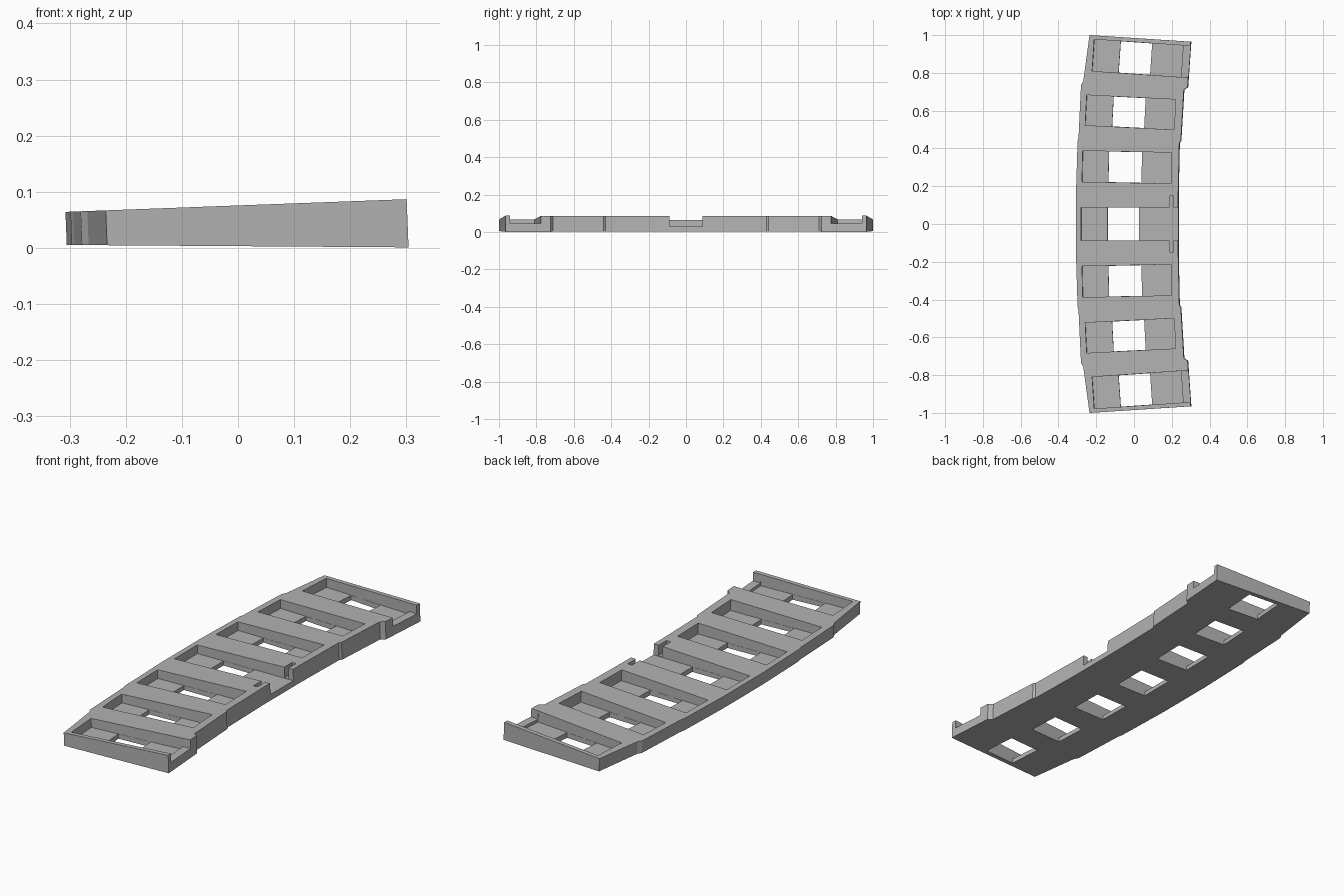
import bpy, bmesh, math

cube = bpy.data.objects.get("Cube")
if cube:
    bpy.data.objects.remove(cube, do_unlink=True)

grey = bpy.data.materials.new("plain grey")
grey.use_nodes = True
colour = (0.45, 0.45, 0.45, 1)
grey.diffuse_color = colour
grey.node_tree.nodes["Principled BSDF"].inputs["Base Color"].default_value = colour


def bottom(x):
    return 0.003 - 0.007 * x


def top(x):
    return 0.0755 + 0.037 * x


def floor(x):
    return 0.027 + 0.012 * x


def prism(name, outline, low, high):
    """Solid from a plan outline; low and high give the z at each x, walls lean with the top."""
    bm = bmesh.new()
    rings = [[bm.verts.new((x + 0.002 - 0.04 * f(x), y, f(x))) for x, y in outline]
             for f in (low, high)]
    bm.faces.new(rings[0][::-1])
    bm.faces.new(rings[1])
    n = len(outline)
    for i in range(n):
        j = (i + 1) % n
        bm.faces.new((rings[0][i], rings[0][j], rings[1][j], rings[1][i]))
    bmesh.ops.recalc_face_normals(bm, faces=bm.faces)
    mesh = bpy.data.meshes.new(name)
    bm.to_mesh(mesh)
    bm.free()
    mesh.materials.append(grey)
    obj = bpy.data.objects.new(name, mesh)
    bpy.context.collection.objects.link(obj)
    return obj


# Curved tray body, mirrored front to back
right_edge = [(0.235, 0.15), (0.241, 0.43), (0.249, 0.44), (0.265, 0.71),
              (0.285, 0.725), (0.302, 0.965)]
left_edge = [(-0.235, 1.0), (-0.268, 0.755), (-0.28, 0.735), (-0.293, 0.46),
             (-0.298, 0.44), (-0.307, 0.15)]
half = right_edge + left_edge
body = prism("tray_body", half + [(x, -y) for x, y in reversed(half)], bottom, top)

cutters = []


def cut(name, x0, x1, cy, hy, angle, low, high):
    """Rotated box cutter about (0, cy)."""
    c, s = math.cos(angle), math.sin(angle)
    pts = [(x0, -hy), (x1, -hy), (x1, hy), (x0, hy)]
    obj = prism(name, [(u * c - v * s, cy + u * s + v * c) for u, v in pts], low, high)
    obj.hide_render = True
    cutters.append(obj)


def above(x):
    return 0.15


def below(x):
    return -0.05


def ledge(x):
    return 0.045


def slot_floor(x):
    return 0.032


# Pockets with a window through each floor: y, half width, tilt, pocket x range, window x range
pockets = [
    (0.0, 0.088, 0.0, -0.28, 0.4, -0.14, 0.025),
    (0.30, 0.082, -0.021, -0.273, 0.198, -0.135, 0.04),
    (0.59, 0.08, -0.05, -0.254, 0.218, -0.113, 0.057),
    (0.879, 0.084, -0.068, -0.216, 0.255, -0.077, 0.09),
]
for i, (y, hy, a, x0, x1, w0, w1) in enumerate(pockets):
    for side in ((1,) if i == 0 else (1, -1)):
        cut("pocket_cutter", x0, x1, side * y, hy, side * a, floor, above)
        cut("window_cutter", w0, w1, side * y, hy - 0.001, side * a, below, ledge)
        if i == 3:
            # Open ledge at the outer end pockets
            cut("ledge_cutter", 0.2, 0.4, side * y, hy - 0.001, side * a, ledge, above)

# Narrow cross slot beside the central opening
cut("slot_cutter", 0.188, 0.21, 0, 0.148, 0, slot_floor, above)

# Carve the tray
for obj in cutters:
    mod = body.modifiers.new("carve", 'BOOLEAN')
    mod.operation = 'DIFFERENCE'
    mod.solver = 'EXACT'
    mod.object = obj
bpy.context.view_layer.update()
graph = bpy.context.evaluated_depsgraph_get()
carved = bpy.data.meshes.new_from_object(body.evaluated_get(graph))
body.modifiers.clear()
body.data = carved
for obj in cutters:
    bpy.data.objects.remove(obj, do_unlink=True)
